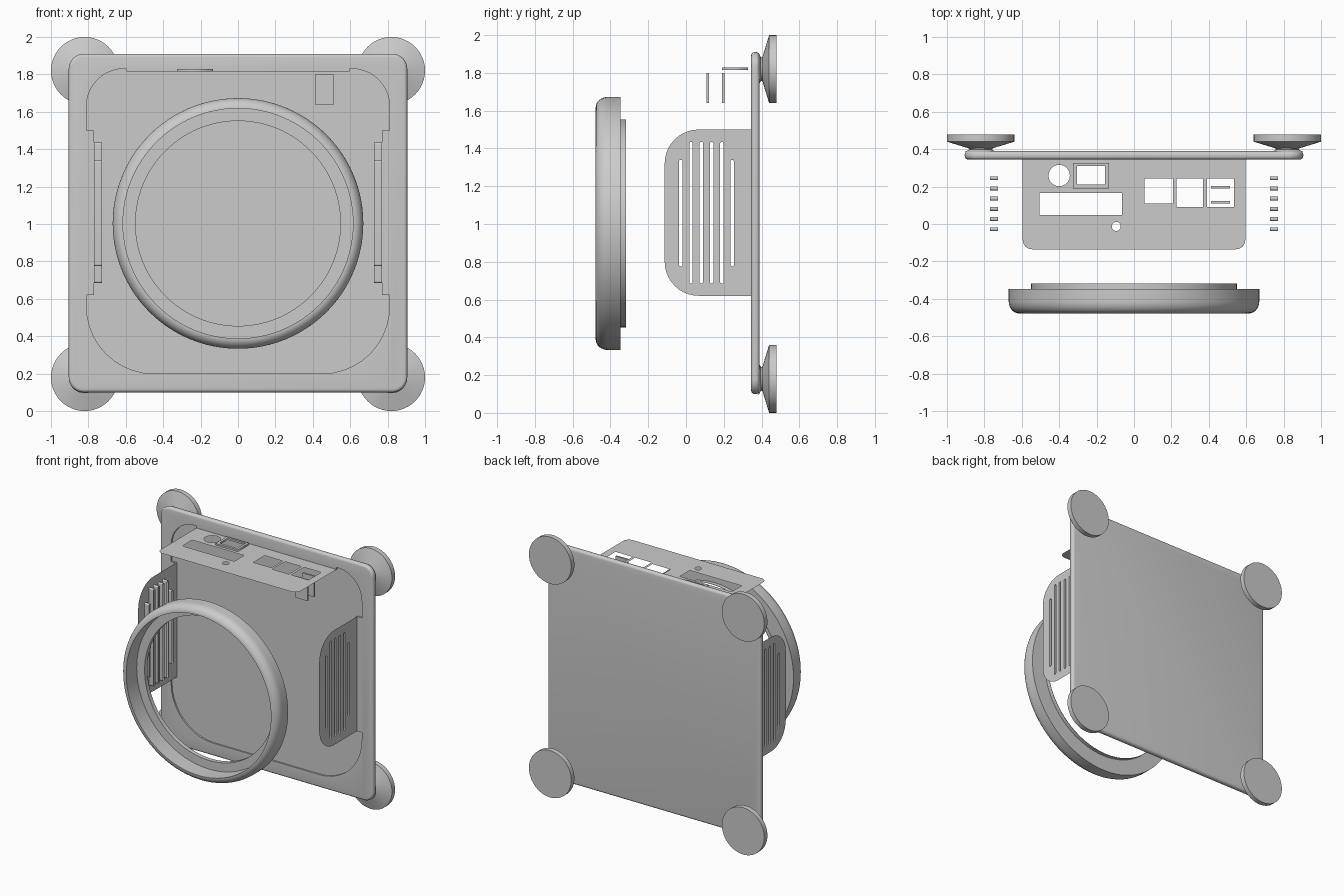
import bpy, bmesh, math
from mathutils import Vector, Matrix

cube = bpy.data.objects.get("Cube")
if cube:
    bpy.data.objects.remove(cube, do_unlink=True)

# Orientation of flat outlines (u, v, normal) in the model
FLAT = Matrix.Identity(4)
FRONT = Matrix(((1, 0, 0, 0), (0, 0, -1, 0), (0, 1, 0, 0), (0, 0, 0, 1)))
SIDE = Matrix(((0, 0, 1, 0), (1, 0, 0, 0), (0, 1, 0, 0), (0, 0, 0, 1)))


def rounded(corners, steps=10):
    """Right-angled outline whose corners (u, v, radius) are filleted."""
    points = []
    count = len(corners)
    for i, (u, v, radius) in enumerate(corners):
        here = Vector((u, v))
        if radius == 0:
            points.append(here)
            continue
        back = (Vector(corners[i - 1][:2]) - here).normalized()
        ahead = (Vector(corners[(i + 1) % count][:2]) - here).normalized()
        center = here + radius * (back + ahead)
        for s in range(steps + 1):
            t = math.pi / 2 * s / steps
            points.append(center - radius * (ahead * math.cos(t) + back * math.sin(t)))
    return points


def rect(left, right, low, high, radius=0):
    return rounded([(left, low, radius), (right, low, radius),
                    (right, high, radius), (left, high, radius)])


def circle(u, v, radius, steps=32):
    return [Vector((u + radius * math.cos(math.tau * i / steps),
                    v + radius * math.sin(math.tau * i / steps))) for i in range(steps)]


def add_object(name, mesh):
    obj = bpy.data.objects.new(name, mesh)
    bpy.context.collection.objects.link(obj)
    return obj


def make_active(obj):
    bpy.ops.object.select_all(action='DESELECT')
    obj.select_set(True)
    bpy.context.view_layer.objects.active = obj


def smooth(obj):
    make_active(obj)
    bpy.ops.object.shade_smooth_by_angle(angle=math.radians(35))


def sheet(name, outlines, thickness, orient, offset):
    """Flat plate; outlines after the first become holes."""
    curve = bpy.data.curves.new(name, 'CURVE')
    curve.dimensions = '2D'
    curve.fill_mode = 'BOTH'
    curve.extrude = thickness / 2
    for outline in outlines:
        spline = curve.splines.new('POLY')
        spline.points.add(len(outline) - 1)
        for point, p in zip(spline.points, outline):
            point.co = (p.x, p.y, 0, 1)
        spline.use_cyclic_u = True
    temp = add_object("outline_helper", curve)
    bpy.context.view_layer.update()
    graph = bpy.context.evaluated_depsgraph_get()
    mesh = bpy.data.meshes.new_from_object(temp.evaluated_get(graph))
    bpy.data.objects.remove(temp, do_unlink=True)
    mesh.transform(Matrix.Translation(offset) @ orient)
    return add_object(name, mesh)


def prism(name, outline, thickness, orient, offset, bevel=0):
    """Solid plate with optionally rounded rims."""
    bm = bmesh.new()
    face = bm.faces.new([bm.verts.new((p.x, p.y, -thickness / 2)) for p in outline])
    grown = bmesh.ops.extrude_face_region(bm, geom=[face], use_keep_orig=True)
    top = [g for g in grown["geom"] if isinstance(g, bmesh.types.BMVert)]
    bmesh.ops.translate(bm, verts=top, vec=(0, 0, thickness))
    bmesh.ops.recalc_face_normals(bm, faces=bm.faces)
    if bevel:
        rims = [e for e in bm.edges if abs(e.verts[0].co.z - e.verts[1].co.z) < 1e-5]
        bmesh.ops.bevel(bm, geom=rims, offset=bevel, segments=4, profile=0.5,
                        affect='EDGES')
    mesh = bpy.data.meshes.new(name)
    bm.to_mesh(mesh)
    bm.free()
    mesh.transform(Matrix.Translation(offset) @ orient)
    return add_object(name, mesh)


def lathe(name, profile, x, z, closed=False, steps=64):
    """Spin a (radius, y) profile about an axis running front to back."""
    bm = bmesh.new()
    verts = [bm.verts.new((r, y, 0)) for r, y in profile]
    edges = [bm.edges.new(pair) for pair in zip(verts, verts[1:])]
    if closed:
        edges.append(bm.edges.new((verts[-1], verts[0])))
    bmesh.ops.spin(bm, geom=verts + edges, cent=(0, 0, 0), axis=(0, 1, 0),
                   angle=math.tau, steps=steps)
    bmesh.ops.remove_doubles(bm, verts=bm.verts, dist=1e-4)
    bmesh.ops.recalc_face_normals(bm, faces=bm.faces)
    mesh = bpy.data.meshes.new(name)
    bm.to_mesh(mesh)
    bm.free()
    mesh.transform(Matrix.Translation((x, 0, z)))
    smooth(add_object(name, mesh))


# Back plate with soft rims and a shallow pocket, notched where the panels stand
plate = prism("back_plate", rect(-0.905, 0.905, 0.1, 1.91, 0.08),
              0.044, FRONT, (0, 0.367, 0), bevel=0.018)
half = [(0.81, 0.2, 0.36), (0.81, 0.62, 0), (0.77, 0.62, 0), (0.77, 1.5, 0),
        (0.81, 1.5, 0), (0.81, 1.83, 0.2), (0.595, 1.83, 0), (0.595, 1.815, 0)]
mirrored = [(-u, v, r) for u, v, r in reversed(half)]
cutter = prism("pocket_cutter", rounded(half + mirrored), 0.04, FRONT, (0, 0.337, 0))
cutter.hide_render = True
make_active(plate)
pocket = plate.modifiers.new("pocket", 'BOOLEAN')
pocket.operation = 'DIFFERENCE'
pocket.solver = 'EXACT'
pocket.object = cutter
bpy.ops.object.modifier_apply(modifier=pocket.name)
bpy.data.objects.remove(cutter, do_unlink=True)
smooth(plate)

# Suction feet behind the four corners
foot = [(0, 0.385), (0.085, 0.385), (0.062, 0.397), (0.065, 0.405),
        (0.18, 0.44), (0.18, 0.478), (0, 0.478)]
for side, x in (("right", -0.82), ("left", 0.82)):
    for level, z in (("lower", 0.18), ("upper", 1.82)):
        lathe(f"{level}_{side}_foot", foot, x, z, steps=48)

# Front ring: rounded rim, deep recess, thin rear ledge and short lip
rim = [(0.615 + 0.055 * math.cos(a), -0.413 - 0.065 * math.sin(a))
       for a in (math.pi / 2 * i / 8 for i in range(9))]
ring = [(0.67, -0.348)] + rim + [(0.615, -0.351), (0.548, -0.351),
                                 (0.548, -0.318), (0.55, -0.318), (0.55, -0.348)]
lathe("front_ring", ring, 0, 1.003, closed=True, steps=96)

# Top connector panel with its openings
panel = rounded([(-0.595, -0.135, 0.05), (0.595, -0.135, 0.05),
                 (0.595, 0.358, 0), (-0.595, 0.358, 0)])
switch_hole = rect(-0.305, -0.155, 0.21, 0.31)
openings = [circle(-0.4, 0.259, 0.057), circle(-0.095, -0.013, 0.024), switch_hole,
            rect(-0.505, -0.065, 0.047, 0.165), rect(0.055, 0.208, 0.109, 0.244),
            rect(0.228, 0.368, 0.092, 0.244), rect(0.39, 0.535, 0.092, 0.244)]
sheet("top_panel", [panel] + openings, 0, FLAT, (0, 0, 1.815))
sheet("switch_bezel", [rect(-0.325, -0.135, 0.19, 0.327), switch_hole],
      0.014, FLAT, (0, 0, 1.822))

# Two tabs hanging under the last socket
for number, y in enumerate((0.116, 0.196)):
    prism(f"socket_tab_{number + 1}", rect(0.413, 0.512, 1.64, 1.8),
          0.013, FRONT, (0, y, 0))

# Side vent panels with sleeves lining every slot
slots = []
for i in range(6):
    outer = i in (0, 5)
    slots.append((-0.028 + i * 0.0545, 0.775 if outer else 0.685, 1.34 if outer else 1.435))


def slot(y, low, high, width):
    return rect(y - width, y + width, low, high, width * 0.98)


vent = rounded([(-0.113, 0.62, 0.18), (0.358, 0.62, 0),
                (0.358, 1.5, 0), (-0.113, 1.5, 0.18)])
for side, sign in (("right", -1), ("left", 1)):
    sheet(f"{side}_vent_panel", [vent] + [slot(*s, 0.009) for s in slots],
          0, SIDE, (sign * 0.769, 0, 0))
    for number, s in enumerate(slots):
        sheet(f"{side}_slot_sleeve_{number + 1}", [slot(*s, 0.0105), slot(*s, 0.009)],
              0.042, SIDE, (sign * 0.749, 0, 0))
